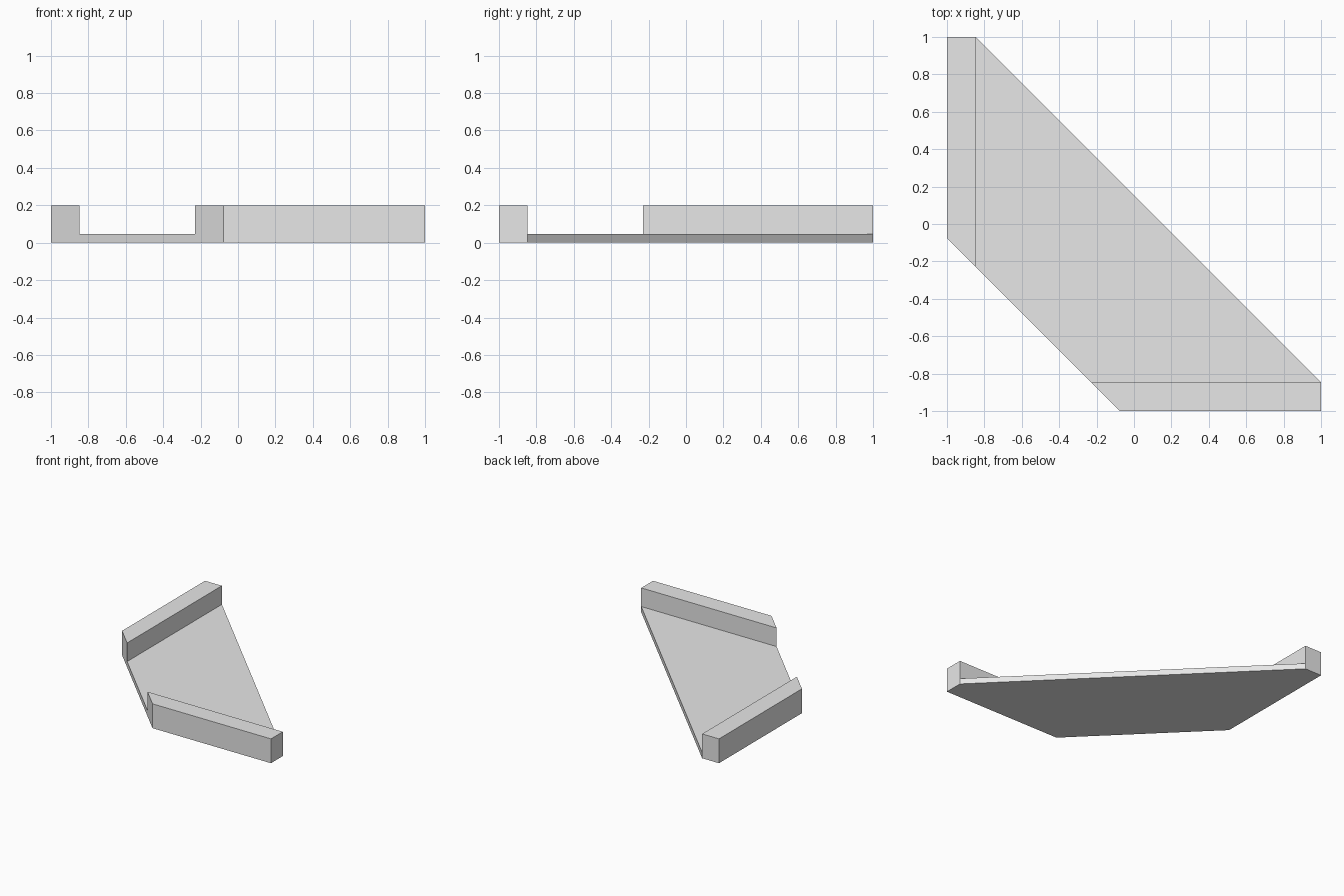
import bpy
import bmesh

default = bpy.data.objects.get("Cube")
if default:
    bpy.data.objects.remove(default, do_unlink=True)

# Main sizes
EDGE = 1.0          # outer edge of both rails
INNER = -0.847      # inner edge of both rails
CHAMFER = -0.077    # where the cut corner meets the outer edges
NOTCH = -EDGE + CHAMFER - INNER   # where it meets the inner edges
PLATE_TOP = 0.047
RAIL_TOP = 0.2

# Light grey material
grey = bpy.data.materials.new("light_grey")
grey.use_nodes = True
colour = (0.8, 0.8, 0.8, 1.0)
grey.diffuse_color = colour
grey.node_tree.nodes["Principled BSDF"].inputs["Base Color"].default_value = colour

# Outline: half of it, then mirrored across the diagonal
half = [(-EDGE, CHAMFER), (INNER, NOTCH)]
end = [(INNER, EDGE), (-EDGE, EDGE)]
mirror = lambda pts: [(y, x) for x, y in reversed(pts)]
outline = end + half + mirror(half) + mirror(end)

# Flat plate
bm = bmesh.new()
base = bm.faces.new([bm.verts.new((x, y, 0)) for x, y in outline])
top = bmesh.ops.extrude_face_region(bm, geom=[base], use_keep_orig=True)["geom"]
top_verts = [g for g in top if isinstance(g, bmesh.types.BMVert)]
bmesh.ops.translate(bm, verts=top_verts, vec=(0, 0, PLATE_TOP))


def top_vert(point):
    return min(top_verts, key=lambda v: abs(v.co.x - point[0]) + abs(v.co.y - point[1]))


# Split a strip off the top along each inner rail edge
for a, b in (((INNER, EDGE), (INNER, NOTCH)), ((EDGE, INNER), (NOTCH, INNER))):
    va, vb = top_vert(a), top_vert(b)
    face = next(f for f in va.link_faces
                if f in vb.link_faces and all(v in top_verts for v in f.verts))
    bmesh.utils.face_split(face, va, vb)

# Raise the two strips into rails
strips = [f for f in bm.faces
          if all(v in top_verts for v in f.verts)
          and min(f.calc_center_median()[:2]) < INNER]
raised = bmesh.ops.extrude_face_region(bm, geom=strips)["geom"]
bmesh.ops.translate(bm, verts=[g for g in raised if isinstance(g, bmesh.types.BMVert)],
                    vec=(0, 0, RAIL_TOP - PLATE_TOP))

# Merge coplanar seams and finish
bmesh.ops.recalc_face_normals(bm, faces=bm.faces)
bmesh.ops.dissolve_limit(bm, angle_limit=0.01, verts=bm.verts, edges=bm.edges)
bmesh.ops.recalc_face_normals(bm, faces=bm.faces)
mesh = bpy.data.meshes.new("corner_plate_with_rails")
bm.to_mesh(mesh)
bm.free()
mesh.materials.append(grey)
plate = bpy.data.objects.new("corner_plate_with_rails", mesh)
bpy.context.collection.objects.link(plate)
